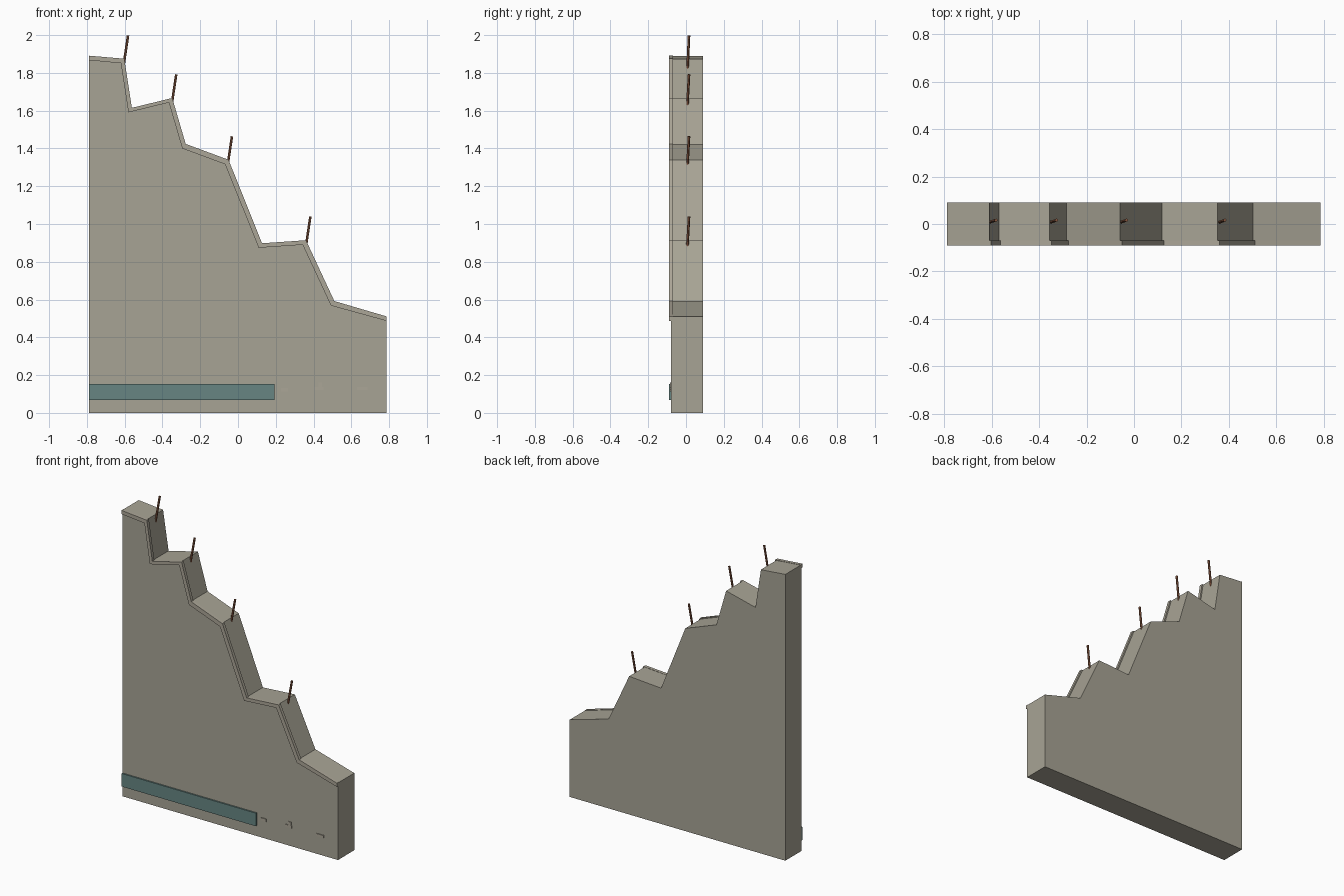
import bpy, bmesh
from mathutils import Vector

if "Cube" in bpy.data.objects:
    bpy.data.objects.remove(bpy.data.objects["Cube"])


def material(name, rgb):
    m = bpy.data.materials.new(name)
    m.diffuse_color = (*rgb, 1)
    m.use_nodes = True
    m.node_tree.nodes["Principled BSDF"].inputs["Base Color"].default_value = m.diffuse_color
    return m


concrete = material("concrete", (0.39, 0.37, 0.30))
edge_concrete = material("edge_concrete", (0.41, 0.38, 0.31))
teal = material("faded_teal", (0.135, 0.235, 0.225))
rust = material("rust", (0.24, 0.095, 0.05))


def finish(name, bm, mat):
    bmesh.ops.recalc_face_normals(bm, faces=bm.faces)
    me = bpy.data.meshes.new(name)
    bm.to_mesh(me)
    bm.free()
    me.materials.append(mat)
    ob = bpy.data.objects.new(name, me)
    bpy.context.collection.objects.link(ob)
    return ob


def prism(name, outline, y0, y1, mat):
    """Extrude an xz outline from y0 to y1."""
    bm = bmesh.new()
    face = bm.faces.new([bm.verts.new((x, y0, z)) for x, z in outline])
    ext = bmesh.ops.extrude_face_region(bm, geom=[face])
    verts = [v for v in ext["geom"] if isinstance(v, bmesh.types.BMVert)]
    bmesh.ops.translate(bm, verts=verts, vec=(0, y1 - y0, 0))
    return finish(name, bm, mat)


def plate(name, x0, x1, z0, z1, y0, mat):
    return prism(name, [(x0, z0), (x1, z0), (x1, z1), (x0, z1)], y0, -0.08, mat)


def bar(name, bottom, top, radius, mat):
    """Six sided rod between two points."""
    a, b = Vector(bottom), Vector(top)
    bm = bmesh.new()
    bmesh.ops.create_cone(bm, cap_ends=True, segments=6, radius1=radius,
                          radius2=radius, depth=(b - a).length)
    ob = finish(name, bm, mat)
    ob.location = (a + b) / 2
    ob.rotation_euler = (b - a).to_track_quat('Z', 'Y').to_euler()
    return ob


# Broken wall with a stepped top
top = [(-0.788, 1.889), (-0.61, 1.873), (-0.57, 1.613), (-0.356, 1.665),
       (-0.285, 1.422), (-0.058, 1.338), (0.119, 0.896), (0.352, 0.912),
       (0.502, 0.59), (0.786, 0.509)]
prism("broken_wall", [(-0.788, 0)] + top + [(0.786, 0)], -0.08, 0.09, concrete)

# Raised rim that follows the broken edge on the front
last = len(top) - 1
upper = [(x + (0.008 if 0 < i < last else 0), z + 0.002) for i, (x, z) in enumerate(top)]
lower = [(x - (0.018 if 0 < i < last else 0), z - 0.024) for i, (x, z) in enumerate(upper)]
prism("broken_edge_rim", upper + lower[::-1], -0.091, -0.07, edge_concrete)

# Painted band along the base
plate("teal_band", -0.788, 0.193, 0.068, 0.154, -0.0895, teal)

# Small chips on the front
chips = [(0.227, 0.265, 0.113, 0.132), (0.402, 0.452, 0.121, 0.137),
         (0.425, 0.446, 0.137, 0.16), (0.63, 0.685, 0.12, 0.136)]
for i, c in enumerate(chips):
    plate(f"chip_{i + 1}", *c, -0.086, edge_concrete)

# Rusty reinforcing bars at each step corner
for i, (x, z, length) in enumerate([(-0.582, 1.998, 0.2), (-0.327, 1.792, 0.17),
                                    (-0.032, 1.464, 0.165), (0.383, 1.039, 0.16)]):
    bar(f"rebar_{i + 1}", (x - 0.15 * length, 0.007, z - length),
        (x, 0.016, z), 0.007, rust)
